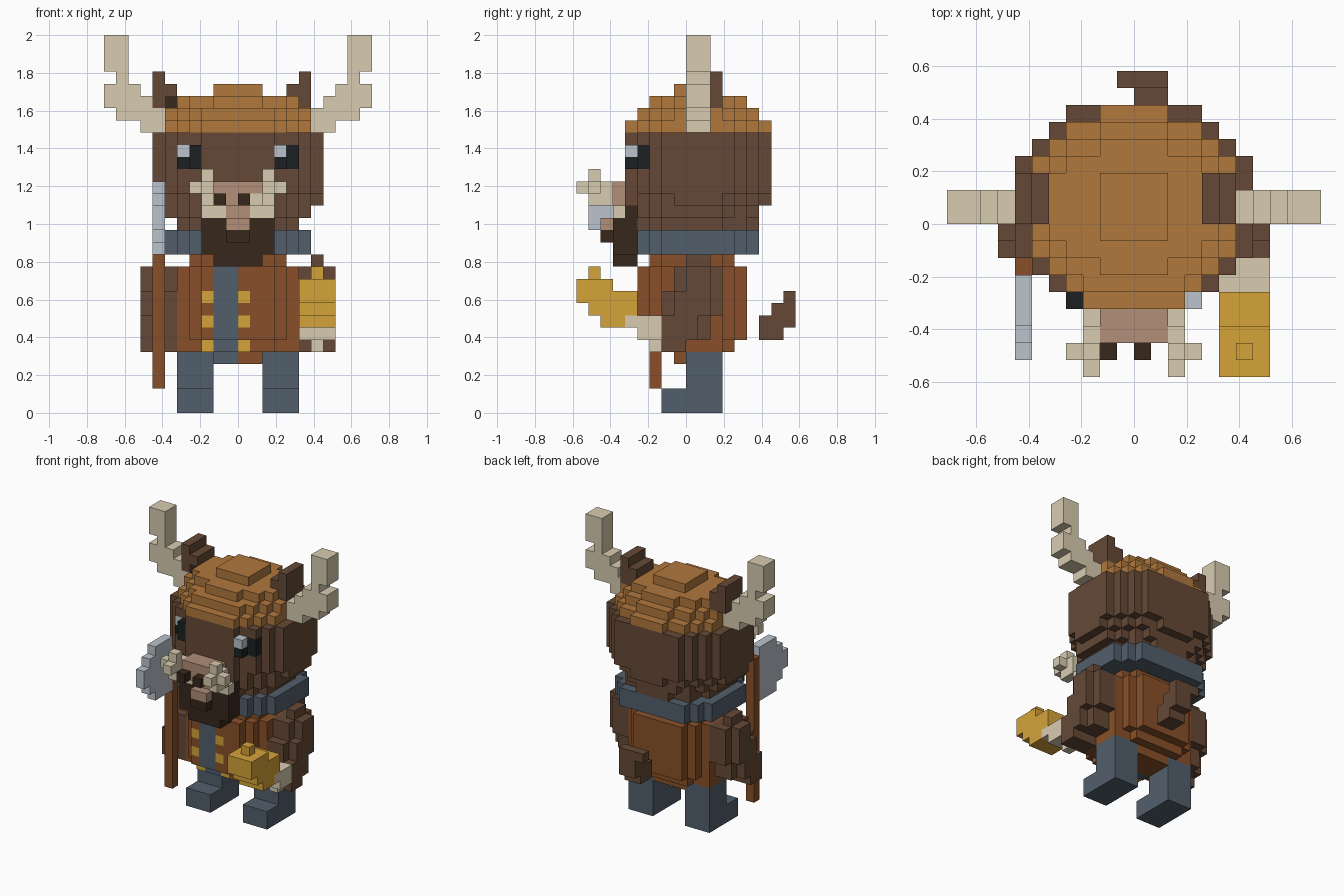
import bpy
import bmesh
from mathutils import Vector

cube = bpy.data.objects.get("Cube")
if cube:
    bpy.data.objects.remove(cube, do_unlink=True)

U = 2 / 31          # size of one block
taken = set()       # cells already owned by a part


def material(name, rgb):
    lin = [((c / 255 + 0.055) / 1.055) ** 2.4 for c in rgb] + [1]
    m = bpy.data.materials.new(name)
    m.use_nodes = True
    m.diffuse_color = lin
    bsdf = m.node_tree.nodes["Principled BSDF"]
    bsdf.inputs["Base Color"].default_value = lin
    bsdf.inputs["Roughness"].default_value = 0.9
    return m


FUR = material("brown fur", (101, 73, 54))
HAIR = material("tan hair", (177, 120, 61))
COAT = material("rust leather", (137, 80, 41))
BLUE = material("slate cloth", (82, 95, 108))
BONE = material("bone", (216, 204, 177))
GOLD = material("gold", (213, 163, 57))
DARK = material("dark brown", (55, 39, 28))
PINK = material("muzzle pink", (178, 142, 119))
STEEL = material("steel", (187, 195, 204))
BLACK = material("eye black", (28, 32, 34))


def box(x0, x1, y0, y1, z0, z1):
    return {(x, y, z) for x in range(x0, x1)
            for y in range(y0, y1) for z in range(z0, z1)}


def boxes(*dims):
    return set().union(*(box(*d) for d in dims))


def rows(z0, z1, *plan):
    """Layer made of rows (y0, y1, half width)."""
    return boxes(*[(-w, w, a, b, z0, z1) for a, b, w in plan])


def mirror(cells, shift=0):
    return {(-1 - shift - x, y, z) for x, y, z in cells}


def part(name, mat, cells):
    """Mesh of the outer skin of a set of blocks."""
    cells = cells - taken
    taken.update(cells)
    bm = bmesh.new()
    for c in sorted(cells):
        for axis in range(3):
            for side in (0, 1):
                n = list(c)
                n[axis] += 2 * side - 1
                if tuple(n) in cells:
                    continue
                a, b = (axis + 1) % 3, (axis + 2) % 3
                quad = []
                for i, j in ((0, 0), (1, 0), (1, 1), (0, 1)):
                    p = Vector(c)
                    p[axis] += side
                    p[a] += i
                    p[b] += j
                    quad.append(bm.verts.new(p * U))
                bm.faces.new(quad if side else quad[::-1])
    bmesh.ops.remove_doubles(bm, verts=bm.verts, dist=U / 100)
    bmesh.ops.dissolve_limit(bm, angle_limit=0.01, verts=bm.verts, edges=bm.edges)
    me = bpy.data.meshes.new(name)
    bm.to_mesh(me)
    bm.free()
    me.materials.append(mat)
    ob = bpy.data.objects.new(name, me)
    bpy.context.collection.objects.link(ob)


def pair(name, mat, cells, shift=0):
    part("left_" + name, mat, cells)
    part("right_" + name, mat, mirror(cells, shift))


# Legs with forward feet
pair("leg", BLUE, boxes((2, 5, 0, 3, 0, 5), (2, 5, -2, 0, 0, 2)))

# Shirt strip and buttons, set into the coat front
part("shirt", BLUE, boxes((-2, 0, -4, -3, 6, 12), (-2, 0, -3, -2, 5, 6),
                          (-2, 0, -1, 0, 4, 5)))
pair("buttons", GOLD, boxes((0, 1, -4, -3, 9, 10), (0, 1, -4, -3, 7, 8),
                            (0, 1, -3, -2, 5, 6)), shift=2)

# Arms, leaning forward towards the hands
pair("arm", FUR, boxes((6, 7, 0, 2, 12, 13), (5, 7, -1, 3, 10, 12),
                       (5, 7, -2, 3, 8, 10), (5, 7, -2, 2, 6, 8),
                       (7, 8, 0, 2, 10, 12), (7, 8, -1, 2, 8, 10),
                       (7, 8, -2, 1, 6, 8), (5, 8, -2, 0, 5, 6)))

# Coat
part("coat", COAT,
     rows(6, 12, (-4, -3, 3), (-3, -2, 4), (-2, 3, 5), (3, 4, 4), (4, 5, 3))
     | rows(5, 6, (-3, -2, 3), (-2, 3, 5), (3, 4, 3))
     | rows(4, 5, (-1, 0, 2), (0, 3, 4))
     | rows(12, 13, (-3, -2, 3), (-2, 3, 4), (3, 4, 3)))

# Hand and the golden flask it holds
part("left_hand", BONE, boxes((5, 8, -5, -2, 7, 8), (5, 8, -4, -2, 6, 7),
                              (6, 7, -3, -2, 5, 6)))
part("flask", GOLD, boxes((5, 8, -9, -6, 9, 11), (6, 7, -8, -7, 11, 12),
                          (5, 8, -8, -4, 8, 10), (5, 8, -7, -5, 7, 8)))

# Axe
part("axe_handle", COAT, box(-7, -6, -3, -2, 2, 18))
part("axe_blade", STEEL, boxes((-7, -6, -8, -7, 15, 17), (-7, -6, -7, -6, 14, 18),
                               (-7, -6, -6, -3, 13, 19)))

# Tail
part("tail", FUR, boxes((0, 2, 6, 8, 6, 8), (0, 2, 8, 9, 7, 8),
                        (0, 2, 7, 9, 8, 9), (-1, 2, 8, 9, 9, 10)))

# Beard and collar
part("beard", DARK, boxes((-3, 3, -6, -4, 13, 16), (-2, 2, -6, -4, 12, 13),
                          (-1, 1, -7, -6, 14, 15), (-3, 3, -5, -4, 16, 17)))
part("collar", BLUE, rows(13, 15, (-4, -3, 4), (-3, -2, 5), (-2, 4, 6),
                          (4, 5, 5), (5, 6, 4)))

# Muzzle, nostrils and tusks
pair("nostril", DARK, box(0, 1, -8, -7, 17, 18), shift=1)
pair("tusk", BONE, boxes((1, 3, -6, -5, 16, 17), (1, 3, -7, -6, 17, 18),
                         (2, 3, -8, -6, 17, 18), (2, 3, -9, -6, 18, 19),
                         (2, 4, -8, -7, 18, 19), (2, 3, -8, -7, 19, 20)))
part("muzzle", PINK, boxes((-2, 2, -7, -5, 17, 19), (-1, 1, -6, -5, 16, 17),
                           (-1, 1, -7, -6, 15, 16)))

# Eyes wrapped around the face corners, highlights on the same side
part("left_eye_highlight", STEEL, box(3, 4, -5, -4, 21, 22))
part("right_eye_highlight", STEEL, box(-5, -4, -4, -3, 21, 22))
pair("eye", BLACK, boxes((3, 4, -5, -4, 20, 22), (4, 5, -4, -3, 20, 22)))

# Head, rounded towards the jaw and the crown
part("head", FUR,
     rows(18, 23, (-5, -4, 3), (-4, -3, 5), (-3, -2, 6), (-2, 4, 7),
          (4, 5, 6), (5, 6, 5), (6, 7, 4))
     | rows(17, 18, (-5, -4, 3), (-4, -3, 4), (-3, -2, 5), (-2, -1, 6),
            (-1, 3, 7), (3, 4, 6), (4, 5, 5), (5, 6, 4), (6, 7, 2))
     | rows(16, 17, (-4, -3, 4), (-3, -2, 5), (-2, 3, 6), (3, 4, 5),
            (4, 5, 4), (5, 6, 3))
     | rows(15, 16, (-4, -3, 3), (-3, -2, 4), (-2, 3, 5), (3, 5, 4), (5, 6, 2)))

# Ears
part("inner_ear", DARK, box(-6, -5, 0, 1, 25, 26))
pair("ear", FUR, boxes((5, 6, 0, 3, 25, 28), (4, 5, 0, 3, 25, 27)), shift=1)

# Horns
pair("horn", BONE, boxes((6, 8, 0, 2, 23, 24), (6, 10, 0, 2, 24, 25),
                         (7, 11, 0, 2, 25, 26), (8, 11, 0, 2, 26, 27),
                         (9, 10, 0, 2, 27, 28), (9, 11, 0, 2, 28, 31)))

# Hair cap in shrinking layers
part("hair", HAIR,
     rows(23, 24, (-5, -4, 3), (-4, -3, 4), (-3, -2, 5), (-2, 4, 6),
          (4, 5, 5), (5, 6, 4), (6, 7, 2))
     | rows(24, 25, (-4, -3, 3), (-3, -2, 4), (-2, -1, 5), (-1, 3, 6),
            (3, 4, 5), (4, 5, 4), (5, 6, 2))
     | rows(25, 26, (-3, -2, 2), (-2, -1, 4), (-1, 3, 5), (3, 4, 4), (4, 5, 2))
     | rows(26, 27, (-1, 3, 2)))
